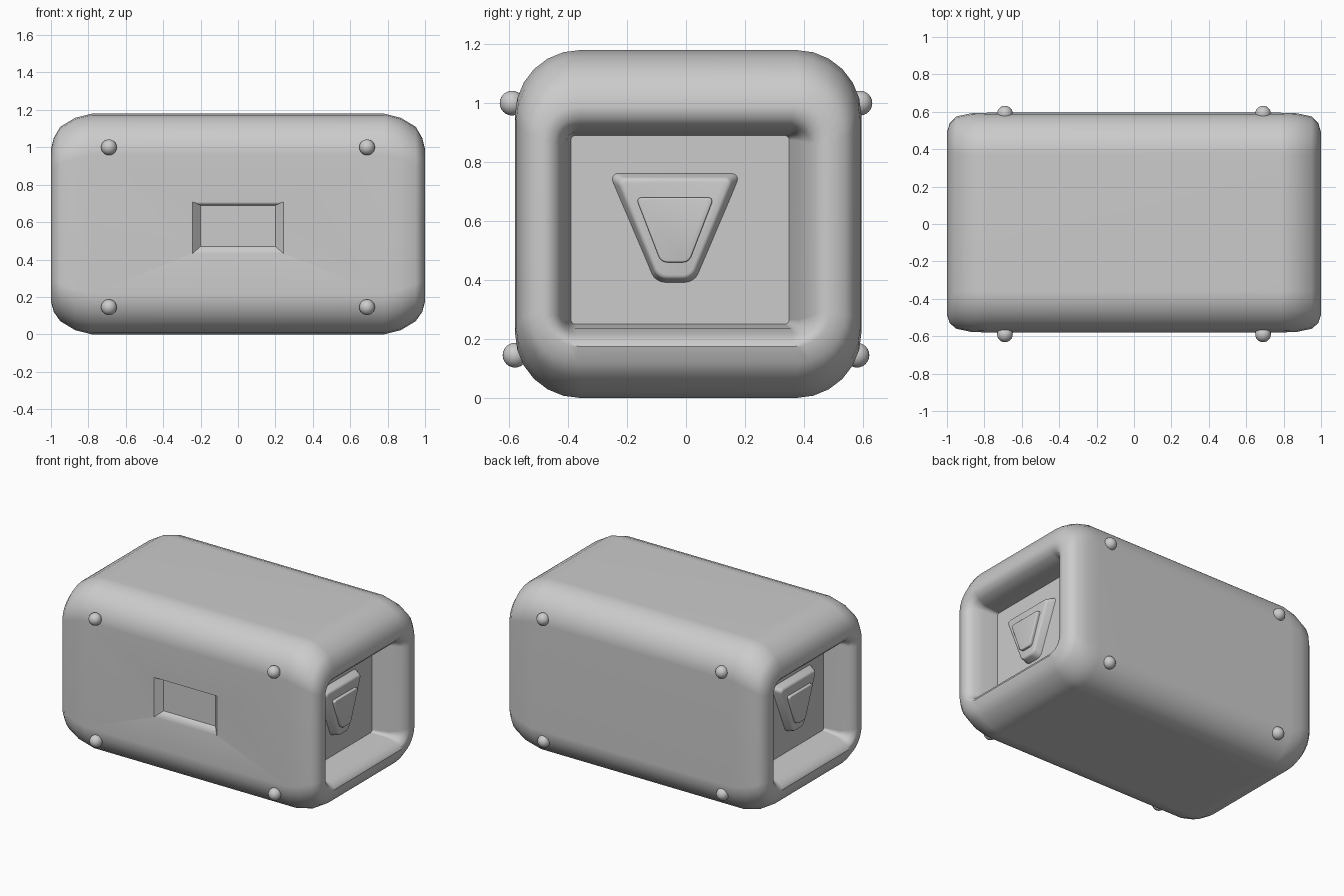
import bpy, bmesh
from math import pi, sin, cos, radians

if "Cube" in bpy.data.objects:
    bpy.data.objects.remove(bpy.data.objects["Cube"])


def make_object(name, bm, angle=40):
    bmesh.ops.recalc_face_normals(bm, faces=bm.faces)
    me = bpy.data.meshes.new(name)
    bm.to_mesh(me)
    bm.free()
    ob = bpy.data.objects.new(name, me)
    bpy.context.collection.objects.link(ob)
    bpy.ops.object.select_all(action='DESELECT')
    bpy.context.view_layer.objects.active = ob
    ob.select_set(True)
    bpy.ops.object.shade_smooth_by_angle(angle=radians(angle))
    return ob


def loft(bm, rings):
    """Skin a list of closed point rings and cap both ends."""
    rows = [[bm.verts.new(p) for p in ring] for ring in rings]
    n = len(rows[0])
    for a, b in zip(rows, rows[1:]):
        for i in range(n):
            j = (i + 1) % n
            bm.faces.new((a[i], a[j], b[j], b[i]))
    bm.faces.new(rows[0])
    bm.faces.new(rows[-1])


def rounded_ring(x, y0, y1, z0, z1, r, seg=6):
    """Rounded rectangle in the plane at x."""
    pts = []
    corners = ((y1 - r, z1 - r), (y0 + r, z1 - r), (y0 + r, z0 + r), (y1 - r, z0 + r))
    for k, (cy, cz) in enumerate(corners):
        for i in range(seg + 1):
            a = pi / 2 * (k + i / seg)
            pts.append((x, cy + r * cos(a), cz + r * sin(a)))
    return pts


# Body: recess floor, rolled rim, long shell, mirrored to the other end
sections = [
    (0.79, -0.39, 0.35, 0.25, 0.89, 0.015),
    (0.90, -0.405, 0.385, 0.235, 0.90, 0.03),
    (0.96, -0.425, 0.42, 0.215, 0.92, 0.06),
    (0.99, -0.45, 0.45, 0.195, 0.95, 0.09),
    (1.00, -0.485, 0.49, 0.175, 0.99, 0.12),
    (0.985, -0.53, 0.54, 0.12, 1.05, 0.16),
    (0.95, -0.56, 0.575, 0.07, 1.11, 0.20),
    (0.87, -0.577, 0.592, 0.022, 1.158, 0.22),
    (0.78, -0.58, 0.595, 0.0, 1.18, 0.22),
]
half = [rounded_ring(*s) for s in sections]
other = [[(-x, y, z) for x, y, z in ring] for ring in reversed(half)]
bm = bmesh.new()
loft(bm, half + other)
body = make_object("body", bm)

# Shallow tapered pocket in the front
bm = bmesh.new()
loft(bm, [[(-w, y, lo), (w, y, lo), (w, y, hi), (-w, y, hi)]
          for y, w, lo, hi in ((-0.62, 0.28, 0.40, 0.725), (-0.535, 0.2, 0.47, 0.69))])
cutter = make_object("pocket_cutter", bm)
cutter.hide_render = True
cutter.hide_viewport = False
cutter.display_type = 'WIRE'
cut = body.modifiers.new("pocket", 'BOOLEAN')
cut.object = cutter
cut.operation = 'DIFFERENCE'
cut.solver = 'EXACT'
body.modifiers.new("even_shading", 'WEIGHTED_NORMAL').keep_sharp = True


def plate(name, base, top, x0, x1, corner, edge):
    """Tapered plate with rounded corners and a soft outer edge."""
    bm = bmesh.new()
    loft(bm, [[(x0, y, z) for y, z in base], [(x1, y, z) for y, z in top]])
    side = [e for e in bm.edges if abs(e.verts[0].co.x - e.verts[1].co.x) > 1e-4]
    bmesh.ops.bevel(bm, geom=side, offset=corner, segments=4, profile=0.5, affect='EDGES')
    rim = [e for e in bm.edges if all(abs(v.co.x - x1) < 1e-4 for v in e.verts)]
    bmesh.ops.bevel(bm, geom=rim, offset=edge, segments=3, profile=0.5, affect='EDGES')
    ob = make_object(name, bm)
    m = ob.modifiers.new("both_ends", 'MIRROR')
    m.mirror_object = body
    return ob


def trapezoid(top_z, ty0, ty1, low_z, by0, by1):
    return [(ty0, top_z), (ty1, top_z), (by1, low_z), (by0, low_z)]


# Raised tapered plates on both recess floors
plate("end_plate", trapezoid(0.765, -0.265, 0.19, 0.39, -0.105, 0.03),
      trapezoid(0.745, -0.235, 0.16, 0.405, -0.095, 0.02), 0.78, 0.845, 0.03, 0.012)
inner = trapezoid(0.68, -0.17, 0.095, 0.46, -0.085, 0.01)
plate("end_plate_inset", inner, inner, 0.83, 0.865, 0.02, 0.006)

# Round studs near the corners of the long sides
for side in (-1, 1):
    for x in (-0.69, 0.69):
        for z, y in ((1.0, 0.59), (0.145, 0.58)):
            bm = bmesh.new()
            bmesh.ops.create_uvsphere(bm, u_segments=24, v_segments=12, radius=0.042)
            stud = make_object("stud", bm)
            stud.location = (x, side * y, z)
